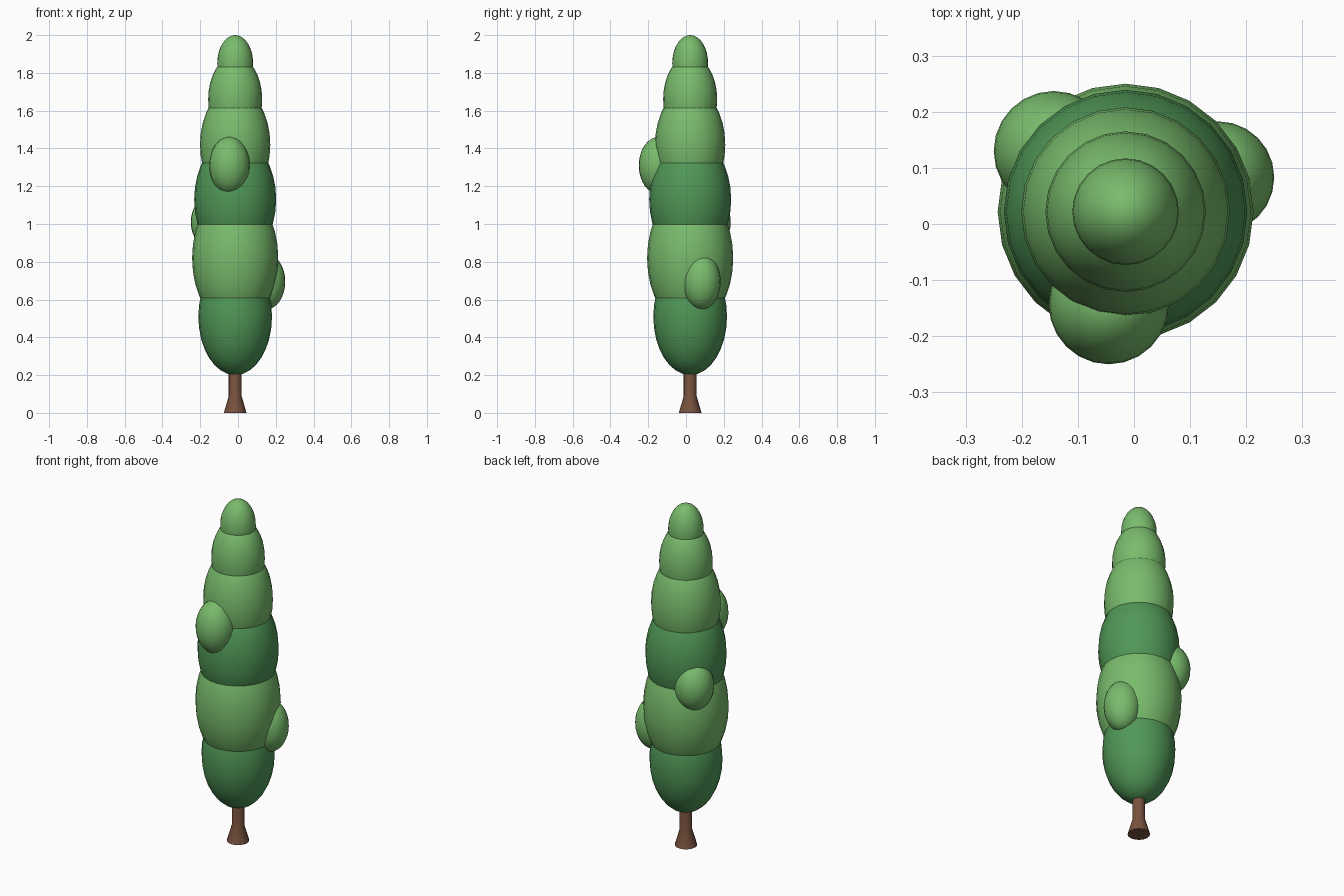
import bpy
import bmesh
import math
from mathutils import Matrix, Vector

cube = bpy.data.objects.get("Cube")
if cube:
    bpy.data.objects.remove(cube, do_unlink=True)

AXIS_X, AXIS_Y = -0.015, 0.022


def make_material(name, color):
    mat = bpy.data.materials.new(name)
    mat.use_nodes = True
    mat.diffuse_color = (*color, 1)
    mat.node_tree.nodes["Principled BSDF"].inputs["Base Color"].default_value = (*color, 1)
    return mat


light_green = make_material("light_green", (0.19, 0.50, 0.15))
dark_green = make_material("dark_green", (0.08, 0.31, 0.095))
bark_brown = make_material("bark_brown", (0.19, 0.085, 0.048))


def add_object(name, bm, mat, angle):
    mesh = bpy.data.meshes.new(name)
    bm.to_mesh(mesh)
    bm.free()
    mesh.materials.append(mat)
    obj = bpy.data.objects.new(name, mesh)
    bpy.context.collection.objects.link(obj)
    bpy.ops.object.select_all(action="DESELECT")
    obj.select_set(True)
    bpy.context.view_layer.objects.active = obj
    bpy.ops.object.shade_smooth_by_angle(angle=math.radians(angle))
    return obj


def foliage(name, center, radius, half_height, mat):
    """Upright egg-shaped clump of leaves."""
    bm = bmesh.new()
    bmesh.ops.create_uvsphere(bm, u_segments=24, v_segments=16, radius=1)
    bmesh.ops.scale(bm, vec=(radius, radius, half_height), verts=bm.verts)
    bmesh.ops.translate(bm, vec=center, verts=bm.verts)
    return add_object(name, bm, mat, 60)


# Stacked foliage tiers: height of centre, radius, half height, colour
tiers = [
    (0.51, 0.195, 0.31, dark_green),
    (0.82, 0.228, 0.365, light_green),
    (1.13, 0.217, 0.33, dark_green),
    (1.42, 0.186, 0.30, light_green),
    (1.66, 0.143, 0.23, light_green),
    (1.85, 0.095, 0.15, light_green),
]
for i, (z, radius, half_height, mat) in enumerate(tiers, 1):
    foliage(f"foliage_tier_{i}", (AXIS_X, AXIS_Y, z), radius, half_height, mat)

# Side clumps
foliage("front_clump", (-0.045, -0.143, 1.31), 0.107, 0.152, light_green)
foliage("left_clump", (0.15, 0.083, 0.695), 0.10, 0.147, light_green)
foliage("back_right_clump", (-0.143, 0.13, 1.01), 0.107, 0.14, light_green)

# Trunk with a flared foot
bm = bmesh.new()
profile = [(0.06, 0), (0.034, 0.09), (0.034, 0.3)]
rings = []
for radius, z in profile:
    ring = bmesh.ops.create_circle(
        bm, segments=16, radius=radius,
        matrix=Matrix.Translation(Vector((AXIS_X, AXIS_Y, z))))["verts"]
    rings.append(ring)
for low, high in zip(rings, rings[1:]):
    for i in range(len(low)):
        j = (i + 1) % len(low)
        bm.faces.new((low[i], low[j], high[j], high[i]))
bm.faces.new(rings[0])
bm.faces.new(rings[-1])
bmesh.ops.recalc_face_normals(bm, faces=bm.faces)
add_object("trunk", bm, bark_brown, 30)
